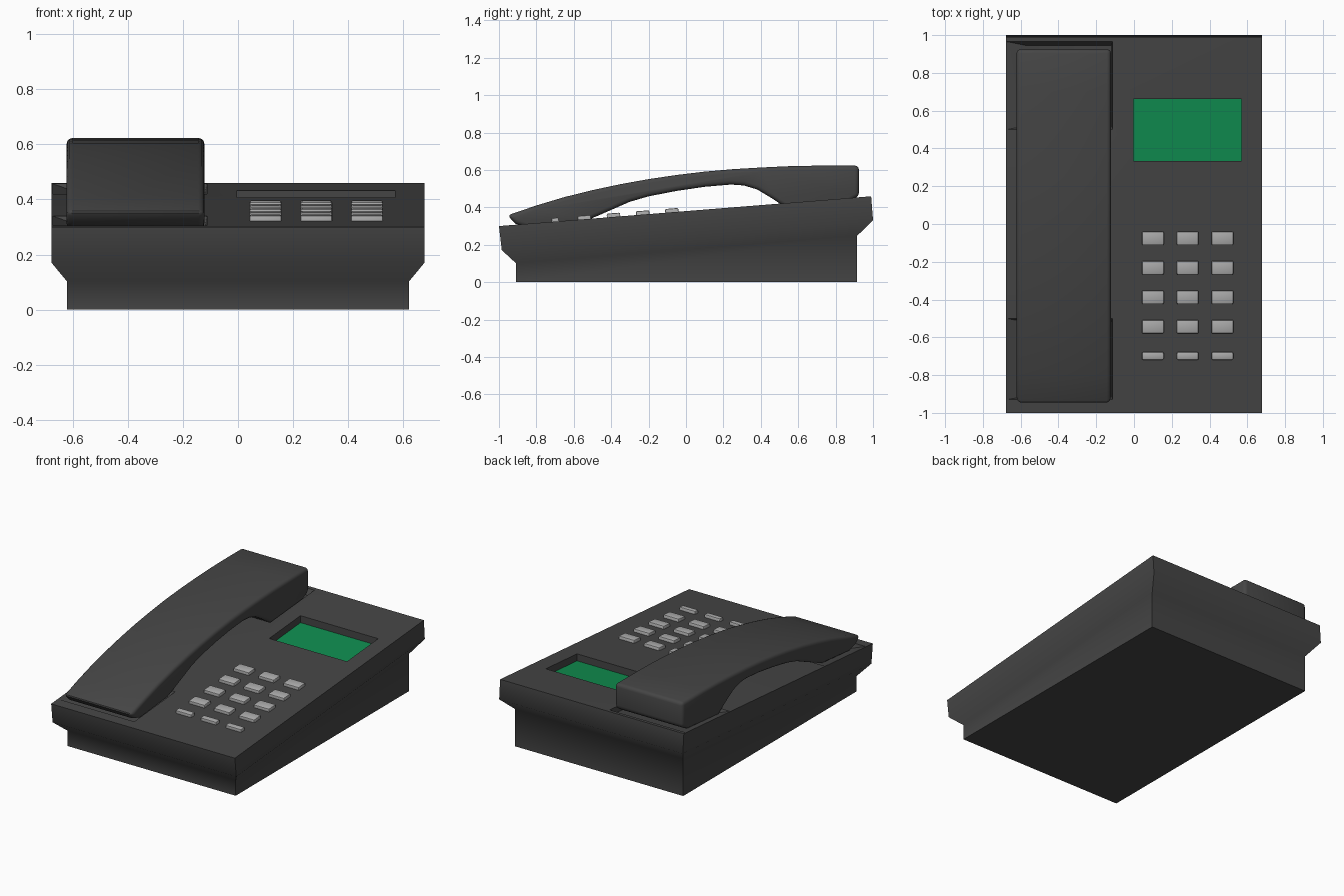
import bpy, bmesh, math

if "Cube" in bpy.data.objects:
    bpy.data.objects.remove(bpy.data.objects["Cube"])

SLOPE = 0.08
TILT = math.atan(SLOPE)


def surf(y):
    """Height of the sloping top panel."""
    return 0.38 + SLOPE * y


def material(name, rgb):
    m = bpy.data.materials.new(name)
    m.diffuse_color = (*rgb, 1)
    m.use_nodes = True
    m.node_tree.nodes["Principled BSDF"].inputs["Base Color"].default_value = m.diffuse_color
    return m


dark = material("dark_plastic", (0.06, 0.06, 0.06))
light = material("key_plastic", (0.42, 0.42, 0.42))
green = material("screen_green", (0.005, 0.27, 0.08))


def loft(name, rings, mat=None):
    """Closed solid through a stack of point rings."""
    bm = bmesh.new()
    vs = [[bm.verts.new(p) for p in r] for r in rings]
    n = len(rings[0])
    for a, b in zip(vs, vs[1:]):
        for i in range(n):
            j = (i + 1) % n
            bm.faces.new((a[i], a[j], b[j], b[i]))
    bm.faces.new(vs[0][::-1])
    bm.faces.new(vs[-1])
    bmesh.ops.recalc_face_normals(bm, faces=bm.faces)
    me = bpy.data.meshes.new(name)
    bm.to_mesh(me)
    bm.free()
    ob = bpy.data.objects.new(name, me)
    bpy.context.collection.objects.link(ob)
    if mat:
        me.materials.append(mat)
    return ob


def rect(x0, x1, y0, y1, off):
    """Rectangle parallel to the top panel, lifted by off."""
    return [(x, y, surf(y) + off)
            for x, y in ((x0, y0), (x1, y0), (x1, y1), (x0, y1))]


def activate(ob):
    bpy.ops.object.select_all(action='DESELECT')
    ob.select_set(True)
    bpy.context.view_layer.objects.active = ob


def smooth(ob, deg):
    activate(ob)
    bpy.ops.object.shade_smooth_by_angle(angle=math.radians(deg))


def cut(ob, cutter):
    mod = ob.modifiers.new("cut", 'BOOLEAN')
    mod.operation = 'DIFFERENCE'
    mod.solver = 'EXACT'
    mod.object = cutter
    activate(ob)
    bpy.ops.object.modifier_apply(modifier=mod.name)
    bpy.data.objects.remove(cutter, do_unlink=True)


def bevel(ob, width, seg):
    mod = ob.modifiers.new("bevel", 'BEVEL')
    mod.width = width
    mod.segments = seg
    mod.limit_method = 'ANGLE'
    mod.angle_limit = math.radians(40)
    activate(ob)
    bpy.ops.object.modifier_apply(modifier=mod.name)


# Base: upright foot, flared rim and sloping top
foot = [(x, y, 0) for x, y, z in rect(-0.62, 0.62, -0.91, 0.915, 0)]
base = loft("base", [
    foot,
    rect(-0.62, 0.62, -0.91, 0.915, -0.205),
    rect(-0.677, 0.677, -0.985, 1.0, -0.13),
    rect(-0.677, 0.677, -1.0, 0.99, 0),
], dark)

# Screen recess and the two handset cradle hollows
cut(base, loft("screen_cutter", [rect(-0.003, 0.57, 0.333, 0.662, -0.05),
                                 rect(-0.003, 0.57, 0.333, 0.662, 0.1)]))
for y0, y1 in ((-0.93, -0.5), (0.5, 0.965)):
    cut(base, loft("cradle_cutter", [
        rect(-0.57, -0.12, y0 + 0.02, y1 - 0.02, -0.035),
        rect(-0.672, -0.113, y0, y1, 0),
        rect(-0.672, -0.113, y0, y1, 0.1)]))
smooth(base, 55)

# Display panel
loft("screen", [rect(-0.002, 0.569, 0.334, 0.661, -0.055),
                rect(-0.002, 0.569, 0.334, 0.661, -0.046)], green)

# Handset: arched side profile swept across its width
profile = [(-0.955, 0.357), (-0.8, 0.41), (-0.65, 0.455), (-0.5, 0.492),
           (-0.35, 0.524), (-0.2, 0.551), (-0.05, 0.573), (0.1, 0.591),
           (0.25, 0.604), (0.4, 0.613), (0.55, 0.62), (0.7, 0.623),
           (0.925, 0.623),
           (0.925, 0.46), (0.86, 0.425), (0.54, 0.395), (0.46, 0.448),
           (0.38, 0.496), (0.31, 0.517), (0.24, 0.522), (0.1, 0.51),
           (-0.05, 0.488), (-0.2, 0.459), (-0.3, 0.43), (-0.38, 0.395),
           (-0.46, 0.36), (-0.56, 0.318), (-0.84, 0.292), (-0.91, 0.312)]
handset = loft("handset", [[(x, y, z) for y, z in profile]
                           for x in (-0.622, -0.122)], dark)
bevel(handset, 0.022, 3)
smooth(handset, 35)

# Keypad: four rows of large keys and one row of slim keys
rows = [(-0.075, 0.072), (-0.231, 0.072), (-0.387, 0.072),
        (-0.543, 0.072), (-0.698, 0.04)]
for r, (y, h) in enumerate(rows):
    for c in range(3):
        x = 0.1 + 0.184 * c
        bm = bmesh.new()
        bmesh.ops.create_cube(bm, size=1)
        bmesh.ops.scale(bm, vec=(0.116, h, 0.04), verts=bm.verts)
        me = bpy.data.meshes.new("key")
        bm.to_mesh(me)
        bm.free()
        me.materials.append(light)
        key = bpy.data.objects.new(f"key_{r + 1}_{c + 1}", me)
        bpy.context.collection.objects.link(key)
        key.location = (x, y, surf(y))
        key.rotation_euler.x = TILT
        bevel(key, 0.007, 2)
        smooth(key, 35)
